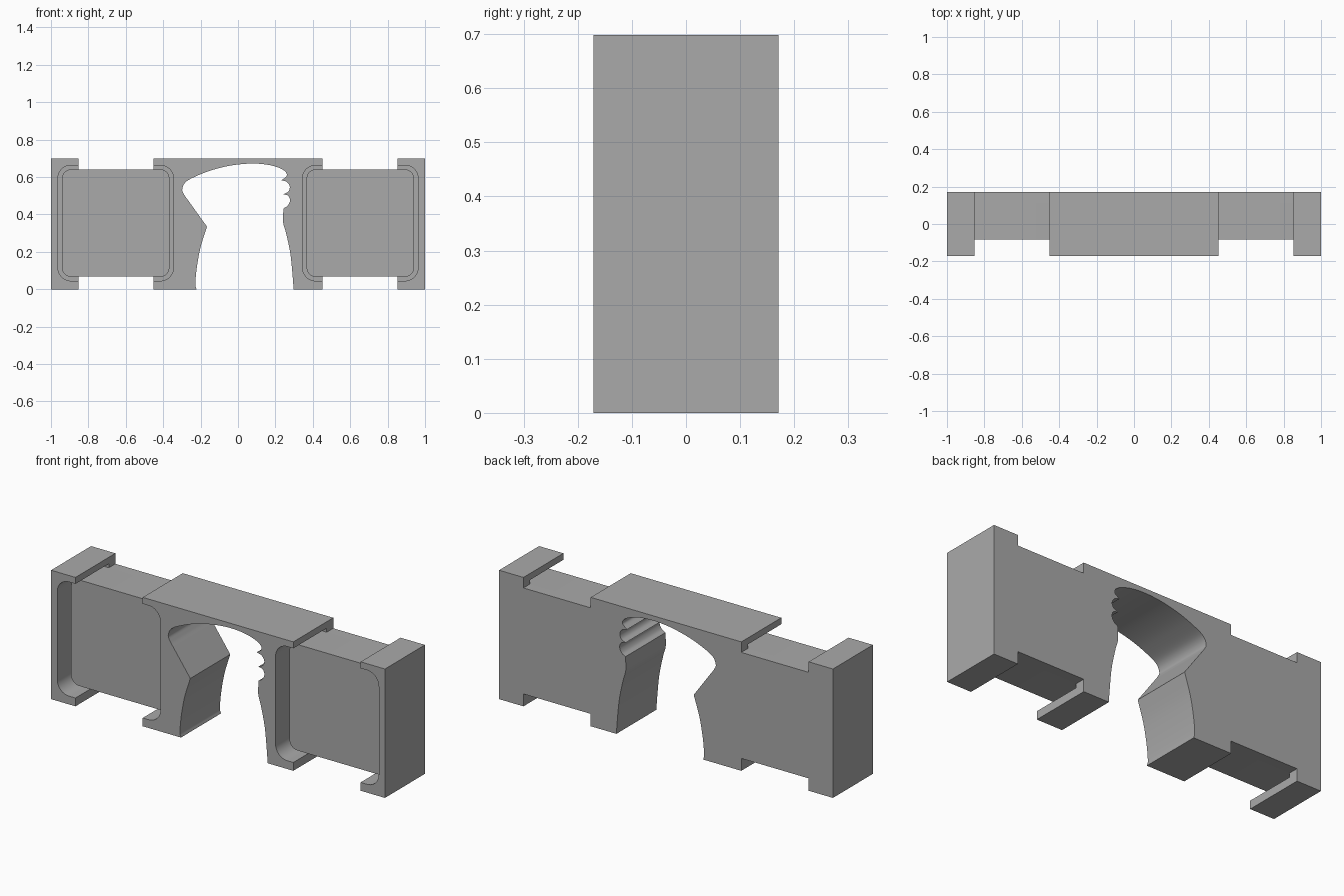
import bpy, bmesh, math
from mathutils import Vector

if "Cube" in bpy.data.objects:
    bpy.data.objects.remove(bpy.data.objects["Cube"], do_unlink=True)

FRONT, BACK, TOP = -0.171, 0.171, 0.698
GROOVE_BACK, PANEL_FRONT = 0.115, -0.084
PANEL_LOW, PANEL_HIGH = 0.067, 0.641

grey = bpy.data.materials.new("plain grey")
grey.use_nodes = True
grey.diffuse_color = (0.4, 0.4, 0.4, 1)
grey.node_tree.nodes["Principled BSDF"].inputs["Base Color"].default_value = (0.4, 0.4, 0.4, 1)


def prism(name, outline, y0, y1):
    """Extrude an x-z outline along y."""
    bm = bmesh.new()
    face = bm.faces.new([bm.verts.new((x, y0, z)) for x, z in outline])
    moved = bmesh.ops.extrude_face_region(bm, geom=[face])["geom"]
    bmesh.ops.translate(bm, vec=(0, y1 - y0, 0),
                        verts=[v for v in moved if isinstance(v, bmesh.types.BMVert)])
    bmesh.ops.recalc_face_normals(bm, faces=bm.faces)
    mesh = bpy.data.meshes.new(name)
    bm.to_mesh(mesh)
    bm.free()
    mesh.materials.append(grey)
    obj = bpy.data.objects.new(name, mesh)
    bpy.context.collection.objects.link(obj)
    return obj


def rounded(cx, cz, hx, hz, r, steps=10):
    pts = []
    for i, (sx, sz) in enumerate([(1, 1), (-1, 1), (-1, -1), (1, -1)]):
        for k in range(steps + 1):
            a = math.pi / 2 * (i + k / steps)
            pts.append((cx + sx * (hx - r) + r * math.cos(a),
                        cz + sz * (hz - r) + r * math.sin(a)))
    return pts


def smooth_path(pts, steps=6):
    """Catmull-Rom curve through the points, without the last one."""
    p = [Vector(q) for q in pts]
    p = [2 * p[0] - p[1]] + p + [2 * p[-1] - p[-2]]
    out = []
    for a, b, c, d in zip(p, p[1:], p[2:], p[3:]):
        for k in range(steps):
            t = k / steps
            q = 0.5 * (2 * b + (c - a) * t + (2 * a - 5 * b + 4 * c - d) * t * t
                       + (3 * b - a - 3 * c + d) * t ** 3)
            out.append(tuple(q))
    return out


def activate(obj):
    bpy.ops.object.select_all(action='DESELECT')
    obj.select_set(True)
    bpy.context.view_layer.objects.active = obj


# Central opening, as smooth runs that meet at sharp cusps
runs = [
    [(-.222, 0), (-.228, .03), (-.22, .118), (-.2, .225), (-.166, .335)],
    [(-.166, .335), (-.257, .462), (-.286, .503), (-.298, .535), (-.275, .577), (-.2, .615),
     (-.123, .642), (-.03, .663), (.064, .672), (.144, .668), (.21, .653), (.252, .63),
     (.26, .605), (.232, .583)],
    [(.232, .583), (.262, .573), (.277, .548), (.268, .522), (.242, .508)],
    [(.242, .508), (.268, .5), (.278, .475), (.266, .447), (.243, .432)],
    [(.243, .432), (.241, .36), (.257, .3), (.28, .19), (.293, .06), (.297, 0)],
]
opening = [q for run in runs for q in smooth_path(run)] + [runs[-1][-1]]

# Body outline with notches in the upper and lower edges
outline = opening[:]
inner, outer = 0.451, 0.854
outline += [(inner, 0), (inner, PANEL_LOW), (outer, PANEL_LOW), (outer, 0), (1, 0), (1, TOP)]
for s in (1, -1):
    notch = [(outer, TOP), (outer, PANEL_HIGH), (inner, PANEL_HIGH), (inner, TOP)]
    outline += [(s * x, z) for x, z in (notch if s > 0 else notch[::-1])]
outline += [(-1, TOP), (-1, 0), (-outer, 0), (-outer, PANEL_LOW),
            (-inner, PANEL_LOW), (-inner, 0)]
body = prism("body", outline, FRONT, BACK)

# Rounded pockets, each holding a recessed panel with a groove around it
centre_z = (PANEL_LOW + PANEL_HIGH) / 2
half = (PANEL_HIGH - PANEL_LOW) / 2
for side, s in (("left", 1), ("right", -1)):
    cutter = prism("pocket_cutter", rounded(s * .654, centre_z, half + .022, half + .022, .07),
                   FRONT - .1, GROOVE_BACK)
    cutter.hide_render = True
    activate(body)
    mod = body.modifiers.new("pocket", 'BOOLEAN')
    mod.operation, mod.solver, mod.object = 'DIFFERENCE', 'EXACT', cutter
    bpy.ops.object.modifier_apply(modifier=mod.name)
    bpy.data.objects.remove(cutter, do_unlink=True)
    panel = prism(side + "_panel", rounded(s * .654, centre_z, half, half, .048),
                  PANEL_FRONT, GROOVE_BACK)
    activate(panel)
    bpy.ops.object.shade_smooth_by_angle()

activate(body)
bpy.ops.object.shade_smooth_by_angle()
